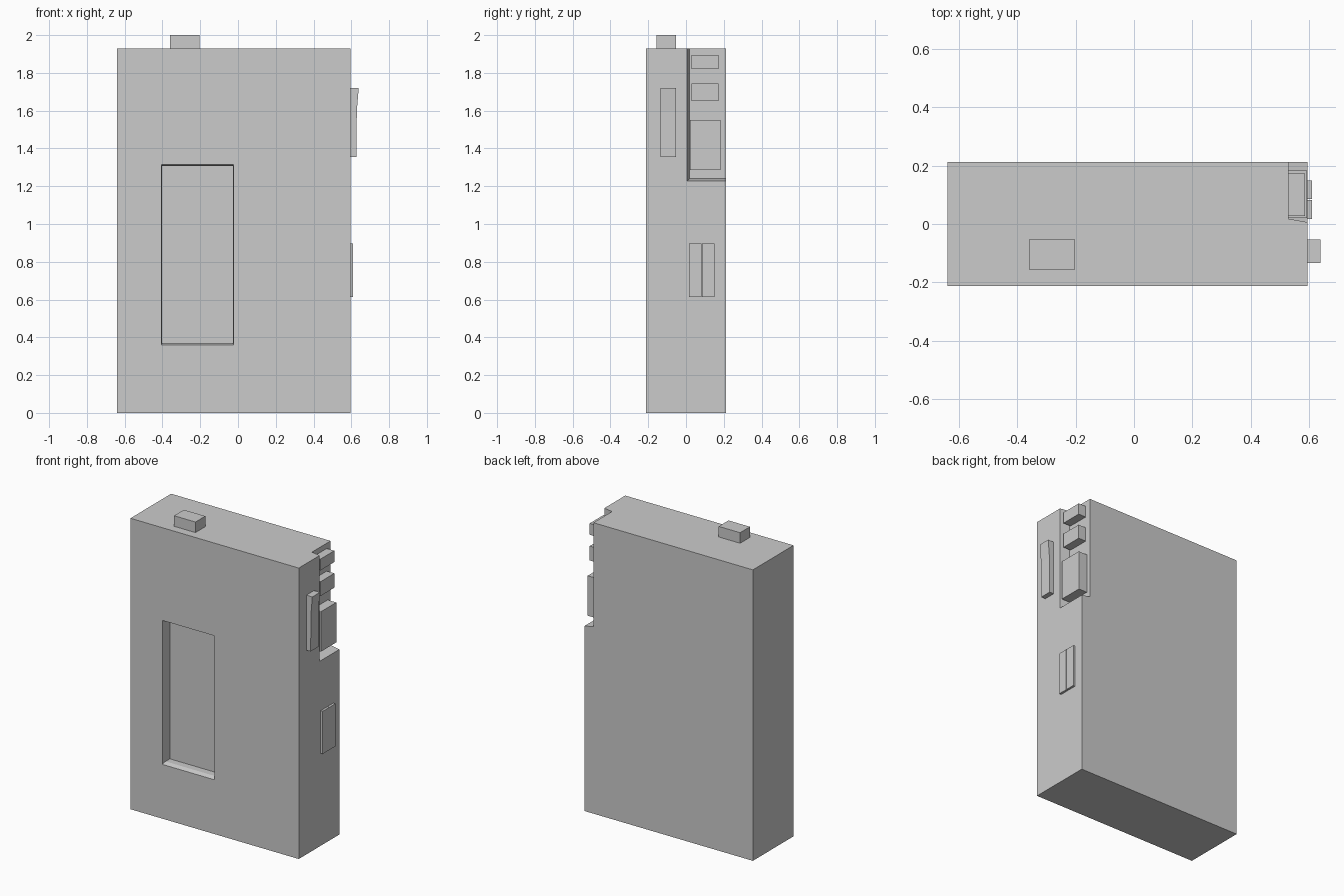
import bpy, bmesh

if "Cube" in bpy.data.objects:
    bpy.data.objects.remove(bpy.data.objects["Cube"])


def finish(bm, name):
    bmesh.ops.recalc_face_normals(bm, faces=bm.faces)
    me = bpy.data.meshes.new(name)
    bm.to_mesh(me)
    bm.free()
    ob = bpy.data.objects.new(name, me)
    bpy.context.collection.objects.link(ob)
    return ob


def loft(name, rings):
    """Closed solid through a series of point rings."""
    bm = bmesh.new()
    loops = [[bm.verts.new(p) for p in r] for r in rings]
    for a, b in zip(loops, loops[1:]):
        for i in range(len(a)):
            j = (i + 1) % len(a)
            bm.faces.new((a[i], a[j], b[j], b[i]))
    bm.faces.new(loops[0])
    bm.faces.new(loops[-1])
    return finish(bm, name)


def rect_y(y, x0, x1, z0, z1):
    return [(x0, y, z0), (x1, y, z0), (x1, y, z1), (x0, y, z1)]


def rect_x(x, y0, y1, z0, z1):
    return [(x, y0, z0), (x, y1, z0), (x, y1, z1), (x, y0, z1)]


def box(name, x0, x1, y0, y1, z0, z1):
    return loft(name, [rect_x(x0, y0, y1, z0, z1), rect_x(x1, y0, y1, z0, z1)])


def cut(target, cutter):
    cutter.hide_render = True
    mod = target.modifiers.new(cutter.name, 'BOOLEAN')
    mod.operation = 'DIFFERENCE'
    mod.solver = 'EXACT'
    mod.object = cutter
    bpy.context.view_layer.objects.active = target
    bpy.ops.object.modifier_apply(modifier=mod.name)
    bpy.data.objects.remove(cutter)


SIDE = 0.595

# Main case
body = box("case_body", -0.64, SIDE, -0.213, 0.213, 0, 1.93)

# Corner notch for the buttons, flaring outward
cut(body, loft("notch_cutter", [
    rect_x(0.53, 0.018, 0.3, 1.24, 2.1),
    rect_x(SIDE, 0.006, 0.3, 1.228, 2.1),
    rect_x(0.7, 0.006, 0.3, 1.228, 2.1)]))

# Front window recess
cut(body, loft("window_cutter", [
    rect_y(-0.3, -0.405, -0.024, 0.36, 1.315),
    rect_y(-0.213, -0.405, -0.024, 0.36, 1.315),
    rect_y(-0.185, -0.402, -0.027, 0.37, 1.308),
    rect_y(-0.14, -0.402, -0.027, 0.37, 1.308)]))

# Buttons in the notch
box("upper_button", 0.525, 0.586, 0.028, 0.173, 1.82, 1.895)
box("middle_button", 0.525, 0.586, 0.028, 0.173, 1.65, 1.745)
box("large_button", 0.525, 0.593, 0.021, 0.183, 1.285, 1.55)

# Side slider, flared at the top
profile = [(0.59, 1.355), (0.627, 1.355), (0.629, 1.6), (0.639, 1.72), (0.59, 1.72)]
loft("side_slider", [[(x, y, z) for x, z in profile] for y in (-0.134, -0.054)])

# Pair of side plates
for i, y in enumerate((0.017, 0.085)):
    box(f"side_plate_{i + 1}", 0.59, 0.61, y, y + 0.065, 0.613, 0.896)

# Top plug
box("top_plug", -0.36, -0.203, -0.156, -0.053, 1.925, 2.0)
